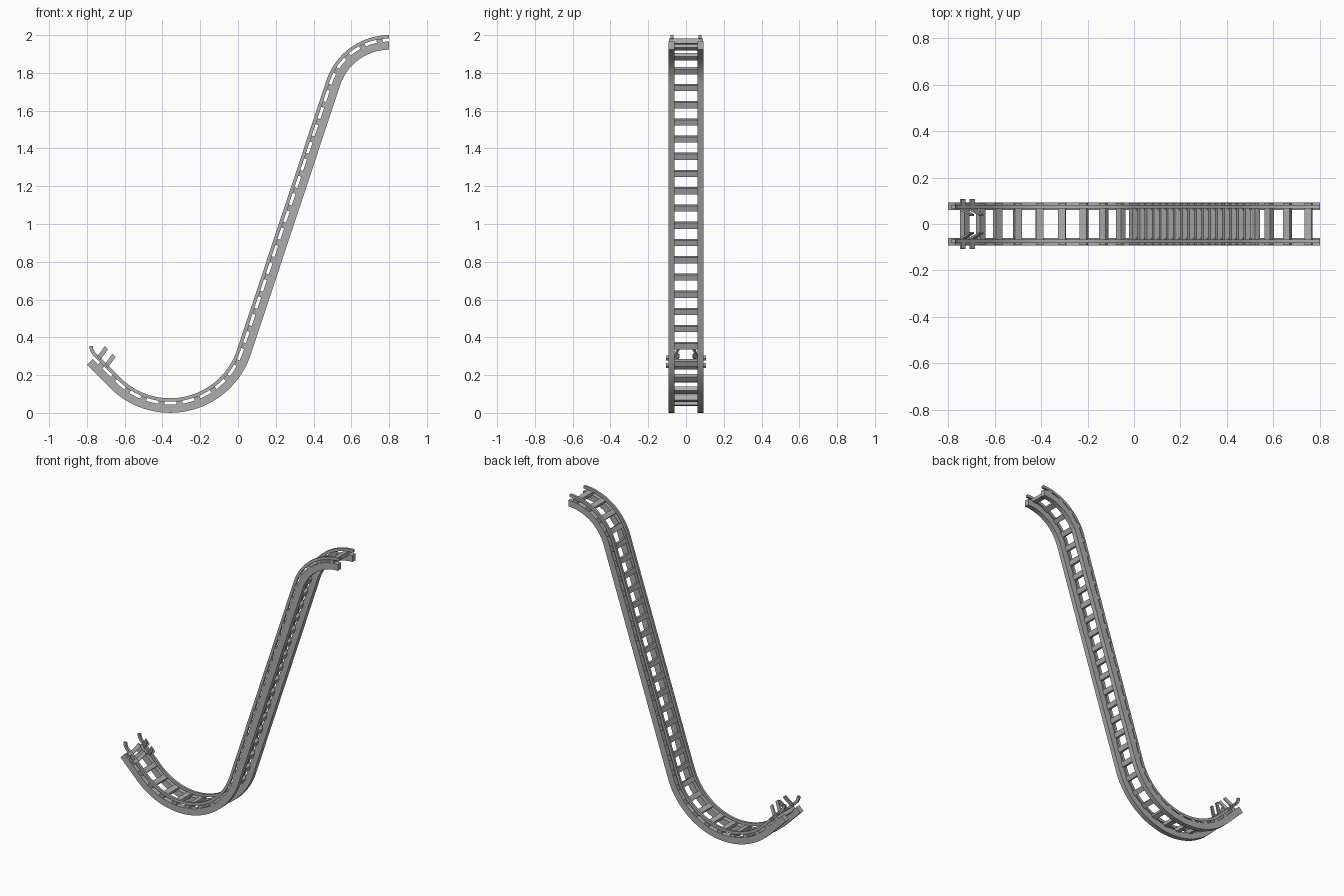
import bpy, bmesh
from math import sin, cos, radians, degrees
from mathutils import Vector

old = bpy.data.objects.get("Cube")
if old:
    bpy.data.objects.remove(old, do_unlink=True)

steel = bpy.data.materials.new("steel_grey")
steel.use_nodes = True
COLOUR = (0.42, 0.42, 0.42, 1)
steel.diffuse_color = COLOUR
steel.node_tree.nodes["Principled BSDF"].inputs["Base Color"].default_value = COLOUR

MID = 0.052        # height of the guide line above the beam underside
CLIMB = 71.64      # slope of the long climb in degrees


def walk(start, heading, pieces):
    """Follow (length, turn) pieces in the xz plane; return (s, x, z, heading) samples."""
    x, z = start
    s = 0.0
    out = [(s, x, z, heading)]
    for length, turn in pieces:
        steps = max(1, round(abs(turn) / 3.5))
        for _ in range(steps):
            d, half = length / steps, turn / steps / 2
            mid = radians(heading + half)
            x, z, s = x + d * cos(mid), z + d * sin(mid), s + d
            heading += 2 * half
            out.append((s, x, z, heading))
    return out


def arc(radius, turn):
    return (radius * abs(radians(turn)), turn)


def place(sample, t, y, n):
    """Point at offsets t along, y across and n above the underside of the track."""
    _, x, z, h = sample
    c, k = cos(radians(h)), sin(radians(h))
    n -= MID
    return Vector((x + t * c - n * k, y, z + t * k + n * c))


def finish(name, bm, mirrored=False):
    bmesh.ops.recalc_face_normals(bm, faces=bm.faces)
    mesh = bpy.data.meshes.new(name)
    bm.to_mesh(mesh)
    bm.free()
    mesh.materials.append(steel)
    obj = bpy.data.objects.new(name, mesh)
    bpy.context.collection.objects.link(obj)
    if mirrored:
        mod = obj.modifiers.new("Mirror", "MIRROR")
        mod.use_axis = (False, True, False)
    bpy.ops.object.select_all(action="DESELECT")
    obj.select_set(True)
    bpy.context.view_layer.objects.active = obj
    bpy.ops.object.shade_smooth_by_angle(angle=radians(30))
    return obj


def loft(bm, rings):
    """Skin a list of equal-sized point rings and cap both ends."""
    rings = [[bm.verts.new(p) for p in ring] for ring in rings]
    for a, b in zip(rings, rings[1:]):
        for i in range(len(a)):
            j = (i + 1) % len(a)
            bm.faces.new((a[i], a[j], b[j], b[i]))
    bm.faces.new(rings[0])
    bm.faces.new(rings[-1])


def rect(y0, y1, n0, n1):
    return [(y0, n0), (y1, n0), (y1, n1), (y0, n1)]


def sweep(name, samples, profile):
    bm = bmesh.new()
    loft(bm, [[place(s, 0, y, n) for y, n in profile] for s in samples])
    return finish(name, bm, mirrored=True)


# Shared track line: lower ramp, valley, climb, crest
LEAD = 0.1725
START = (-0.763, 0.291)
course = [(LEAD, 0), arc(0.398, 45 + CLIMB), (1.5035, 0), arc(0.325, -CLIMB)]
track = walk(START, -45, course)

# Side beams
sweep("side_beam", track, rect(0.061, 0.093, 0, 0.043))

# Running rails, with the lower ends curled upward
curl = walk(START, 135, [(0.01, 0), arc(0.08, -45)])
curl = [(s, x, z, h - 180) for s, x, z, h in reversed(curl)]
sweep("running_rail", curl[:-1] + track[1:], rect(0.067, 0.082, 0.059, 0.077))


def sample_at(s):
    """Interpolate the track line at distance s."""
    for a, b in zip(track, track[1:]):
        if s <= b[0]:
            f = (s - a[0]) / (b[0] - a[0])
            return tuple(p + (q - p) * f for p, q in zip(a, b))
    return track[-1]


# Evenly spaced cross ties
SPACING = 0.0961
s = (LEAD + 0.398 * radians(45) + 0.05) % SPACING
bm = bmesh.new()
while s < track[-1][0]:
    at = sample_at(s)
    loft(bm, [[place(at, t, y, n) for y, n in rect(-0.09, 0.09, 0.035, 0.06)]
              for t in (-0.016, 0.016)])
    s += SPACING
finish("cross_ties", bm)

# Bent guide brackets at the lower end
outline = [(0.107, 0.066), (0.058, 0.066), (0.034, 0.136),
           (0.041, 0.138), (0.065, 0.077), (0.107, 0.077)]
bm = bmesh.new()
for s in (0.02, 0.077):
    at = sample_at(s)
    loft(bm, [[place(at, t - 0.16 * (n - 0.066), y, n) for y, n in outline]
              for t in (-0.012, 0.012)])
finish("guide_brackets", bm, mirrored=True)
